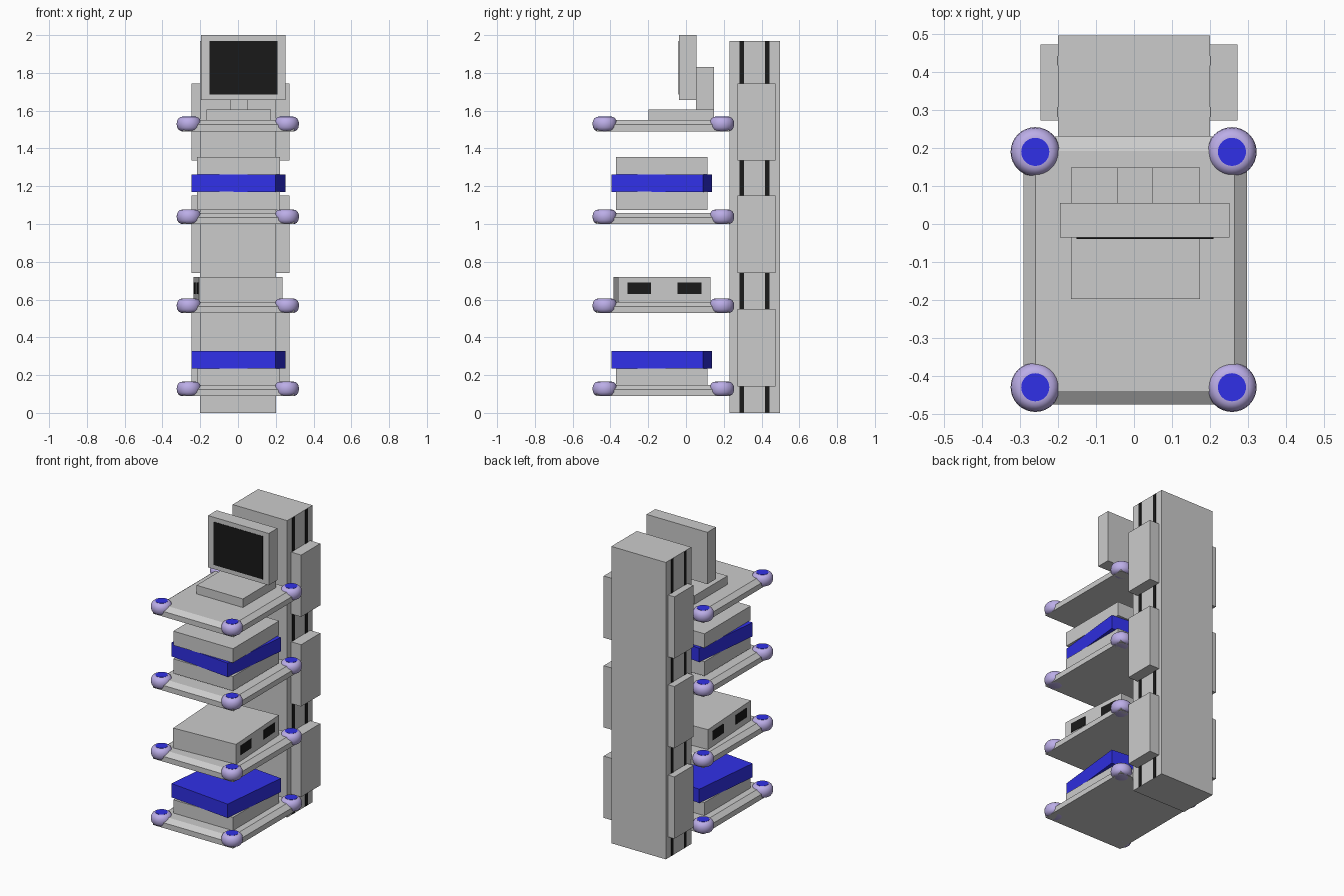
import bpy, bmesh, math

if "Cube" in bpy.data.objects:
    bpy.data.objects.remove(bpy.data.objects["Cube"])


def material(name, rgb):
    m = bpy.data.materials.new(name)
    m.diffuse_color = (*rgb, 1)
    m.use_nodes = True
    m.node_tree.nodes["Principled BSDF"].inputs["Base Color"].default_value = m.diffuse_color
    return m


BLACK = material("black", (0.01, 0.01, 0.01))
BLUE = material("blue", (0.03, 0.03, 0.8))
LAVENDER = material("lavender", (0.5, 0.42, 0.8))


def add_object(name, bm, mat=None):
    bmesh.ops.recalc_face_normals(bm, faces=bm.faces)
    me = bpy.data.meshes.new(name)
    bm.to_mesh(me)
    bm.free()
    ob = bpy.data.objects.new(name, me)
    bpy.context.collection.objects.link(ob)
    if mat:
        me.materials.append(mat)
    return ob


def loft(name, rings, mat=None):
    """Stack rings of points into a closed solid."""
    bm = bmesh.new()
    vs = [[bm.verts.new(p) for p in r] for r in rings]
    n = len(vs[0])
    for a, b in zip(vs, vs[1:]):
        for i in range(n):
            j = (i + 1) % n
            bm.faces.new((a[i], a[j], b[j], b[i]))
    bm.faces.new(vs[0][::-1])
    bm.faces.new(vs[-1])
    return add_object(name, bm, mat)


def rect(x0, x1, y0, y1, z):
    return [(x0, y0, z), (x1, y0, z), (x1, y1, z), (x0, y1, z)]


def box(name, x, y, z, mat=None):
    return loft(name, [rect(*x, *y, z[0]), rect(*x, *y, z[1])], mat)


def turned_box(name, centre, x, y, z, degrees, mat=None):
    """Box given in local x/y, spun about a vertical axis at centre."""
    ob = box(name, x, y, z, mat)
    ob.location = (*centre, 0)
    ob.rotation_euler.z = math.radians(degrees)
    return ob


def lathe(name, cx, cy, z, profile, mat, n=32):
    rings = [[(cx + r * math.cos(2 * math.pi * i / n),
               cy + r * math.sin(2 * math.pi * i / n), z + h) for i in range(n)]
             for r, h in profile]
    ob = loft(name, rings, mat)
    bpy.context.view_layer.objects.active = ob
    ob.select_set(True)
    bpy.ops.object.shade_smooth_by_angle(angle=math.radians(40))
    ob.select_set(False)
    return ob


# Rear column with dark rails and side housings
box("column", (-0.2, 0.2), (0.23, 0.497), (0, 1.97))
for side, s, outer in (("left", -1, -0.246), ("right", 1, 0.273)):
    for y0, y1 in ((0.282, 0.308), (0.418, 0.443)):
        box(f"{side}_rail", sorted((s * 0.195, s * 0.202)), (y0, y1), (0.001, 1.969), BLACK)
    for z0 in (0.14, 0.74, 1.335):
        box(f"{side}_housing", sorted((s * 0.19, outer)), (0.272, 0.473), (z0, z0 + 0.41))

# Shelves with chamfered rims and rounded corner bumpers
BUMPER = [(0.040, 0), (0.054, 0.007), (0.062, 0.02), (0.065, 0.038),
          (0.063, 0.054), (0.056, 0.067), (0.047, 0.074), (0.037, 0.076)]
for z in (0.089, 0.529, 1.0, 1.491):
    loft("shelf", [rect(-0.291, 0.297, -0.475, 0.231, z),
                   rect(-0.291, 0.297, -0.475, 0.231, z + 0.035),
                   rect(-0.26, 0.265, -0.44, 0.192, z + 0.059)])
    for cx in (-0.26, 0.258):
        for cy in (-0.43, 0.19):
            lathe("bumper", cx, cy, z, BUMPER, LAVENDER)
            lathe("bumper_cap", cx, cy, z, [(0.037, 0.07), (0.037, 0.0775)], BLUE)

# Equipment stacks: straight grey cases and slightly turned blue units
for z in (0.14, 1.075):
    box("lower_case", (-0.216, 0.222), (-0.37, 0.115), (z, z + 0.096))
    turned_box("blue_unit", (0.0025, -0.1275), (-0.224, 0.224), (-0.244, 0.244),
               (z + 0.095, z + 0.187), -6.1, BLUE)
box("upper_case", (-0.216, 0.222), (-0.37, 0.115), (1.261, 1.355))

# Turned instrument with dark vents on both sides
C = (0.001, -0.1275)
turned_box("instrument", C, (-0.222, 0.222), (-0.245, 0.245), (0.588, 0.72), 3.3)
for x in ((-0.225, -0.215), (0.215, 0.225)):
    for y in ((-0.195, -0.071), (0.069, 0.196)):
        turned_box("vent", C, x, y, (0.629, 0.69), 3.3, BLACK)

# Monitor on its stand
box("monitor_base", (-0.166, 0.174), (-0.198, 0.149), (1.545, 1.607))
box("monitor_arm", (-0.043, 0.05), (0.053, 0.149), (1.6, 1.83))
box("monitor", (-0.195, 0.251), (-0.036, 0.055), (1.656, 2.0))
box("screen", (-0.152, 0.209), (-0.039, -0.03), (1.685, 1.97), BLACK)
